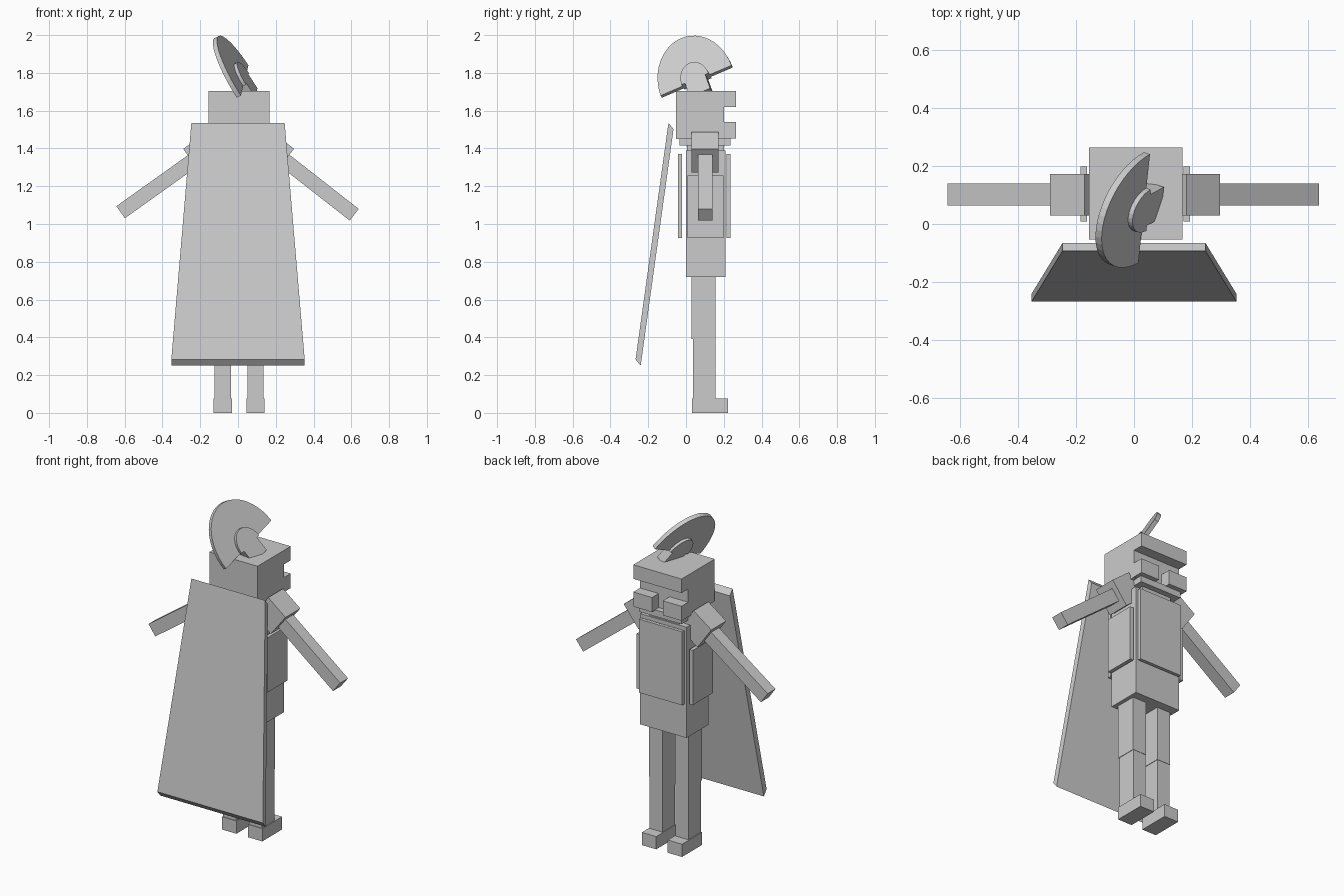
import bpy, bmesh, math
from mathutils import Vector, Matrix

if "Cube" in bpy.data.objects:
    bpy.data.objects.remove(bpy.data.objects["Cube"])

grey = bpy.data.materials.new("plain grey")
grey.diffuse_color = (0.6, 0.6, 0.6, 1)
grey.use_nodes = True
grey.node_tree.nodes["Principled BSDF"].inputs["Base Color"].default_value = grey.diffuse_color


def finish(name, bm):
    bmesh.ops.recalc_face_normals(bm, faces=bm.faces[:])
    me = bpy.data.meshes.new(name)
    bm.to_mesh(me)
    bm.free()
    me.materials.append(grey)
    ob = bpy.data.objects.new(name, me)
    bpy.context.collection.objects.link(ob)
    return ob


def box(name, x, y, z, turn=0):
    """Box from (min, max) ranges, turned about y through its own centre."""
    mid = Vector([(r[0] + r[1]) / 2 for r in (x, y, z)])
    size = [r[1] - r[0] for r in (x, y, z)]
    bm = bmesh.new()
    bmesh.ops.create_cube(bm, size=1, matrix=Matrix.Translation(mid)
                          @ Matrix.Rotation(turn, 4, 'Y') @ Matrix.Diagonal((*size, 1)))
    return finish(name, bm)


def slab(name, points, offset):
    """Planar outline pushed along an offset vector."""
    bm = bmesh.new()
    face = bm.faces.new([bm.verts.new(p) for p in points])
    new = bmesh.ops.extrude_face_region(bm, geom=[face])["geom"]
    bmesh.ops.translate(bm, vec=offset, verts=[v for v in new if isinstance(v, bmesh.types.BMVert)])
    # keep the starting face so the slab is closed
    if not face.is_valid:
        bm.faces.new([v for v in bm.verts][:len(points)])
    return finish(name, bm)


CX = 0.006  # body centre line

# Helmeted head: core, brim, cheek guards, chin and neck
box("head", (-0.155, 0.168), (-0.053, 0.2), (1.45, 1.64))
box("helmet_top", (-0.155, 0.168), (-0.053, 0.264), (1.62, 1.705))
for side, x in (("left", (-0.155, -0.03)), ("right", (0.043, 0.168))):
    box(side + "_cheek_guard", x, (0.19, 0.264), (1.452, 1.54))
box("chin", (CX - 0.14, CX + 0.14), (-0.035, 0.235), (1.415, 1.455))
box("neck", (CX - 0.1, CX + 0.1), (0.005, 0.2), (1.385, 1.42))

# Torso with armour plates on all four sides
box("torso", (CX - 0.155, CX + 0.155), (0, 0.208), (0.72, 1.39))
box("chest_plate", (CX - 0.145, CX + 0.145), (0.215, 0.235), (0.925, 1.37))
box("back_plate", (CX - 0.145, CX + 0.145), (-0.043, -0.02), (0.925, 1.37))
box("left_side_plate", (-0.185, -0.162), (0.008, 0.198), (0.925, 1.256))
box("right_side_plate", (0.17, 0.193), (0.008, 0.198), (0.925, 1.256))

# Legs and feet
for side, c in (("left", -0.081), ("right", 0.092)):
    box(side + "_thigh", (c - 0.046, c + 0.046), (0.03, 0.157), (0.39, 0.73))
    box(side + "_shin", (c - 0.043, c + 0.043), (0.036, 0.155), (0.06, 0.4))
    box(side + "_foot", (c - 0.048, c + 0.048), (0.032, 0.222), (0, 0.077))

# Shoulders and straight arms, slanting down and out
for side, sx, start, end, ang in (("left", -1, (-0.184, 1.375), (-0.621, 1.062), 35.5),
                                  ("right", 1, (0.19, 1.38), (0.616, 1.05), 38)):
    a, b = Vector(start), Vector(end)
    turn = sx * math.radians(ang)
    box(side + "_shoulder", (a.x - 0.073, a.x + 0.073), (0.03, 0.172),
        (a.y - 0.08, a.y + 0.08), turn)
    m, h = (a + b) / 2, (b - a).length / 2
    box(side + "_arm", (m.x - h, m.x + h), (0.064, 0.139), (m.y - 0.039, m.y + 0.039), turn)

# Cape: flared panel hanging away from the body
slab("cape", [Vector(p) for p in ((-0.247, -0.093, 1.535), (0.247, -0.093, 1.535),
                                  (0.353, -0.267, 0.283), (-0.353, -0.267, 0.283))],
     Vector((0, 0.027, -0.033)))

# Crest: tilted half-oval fan with a thicker hub and stem
N = Vector((0.848, -0.283, 0.452)).normalized()
U = Vector((0.098, 0.915, 0.39)).normalized()
V = N.cross(U)
C = Vector((0.035, 0.053, 1.76))


def fan(name, a, b, stem, near, far, n):
    arc = [(a * math.cos(math.pi * i / n), b * math.sin(math.pi * i / n)) for i in range(n + 1)]
    if stem:
        arc += [(-a * 0.75, 0), (-a * 0.75, -stem), (a * 0.75, -stem), (a * 0.75, 0)]
    slab(name, [C + U * u + V * v + N * near for u, v in arc], N * (far - near))


fan("crest_fan", 0.205, 0.278, 0, -0.025, 0.0, 24)
fan("crest_hub", 0.078, 0.105, 0.09, -0.04, 0.018, 16)
